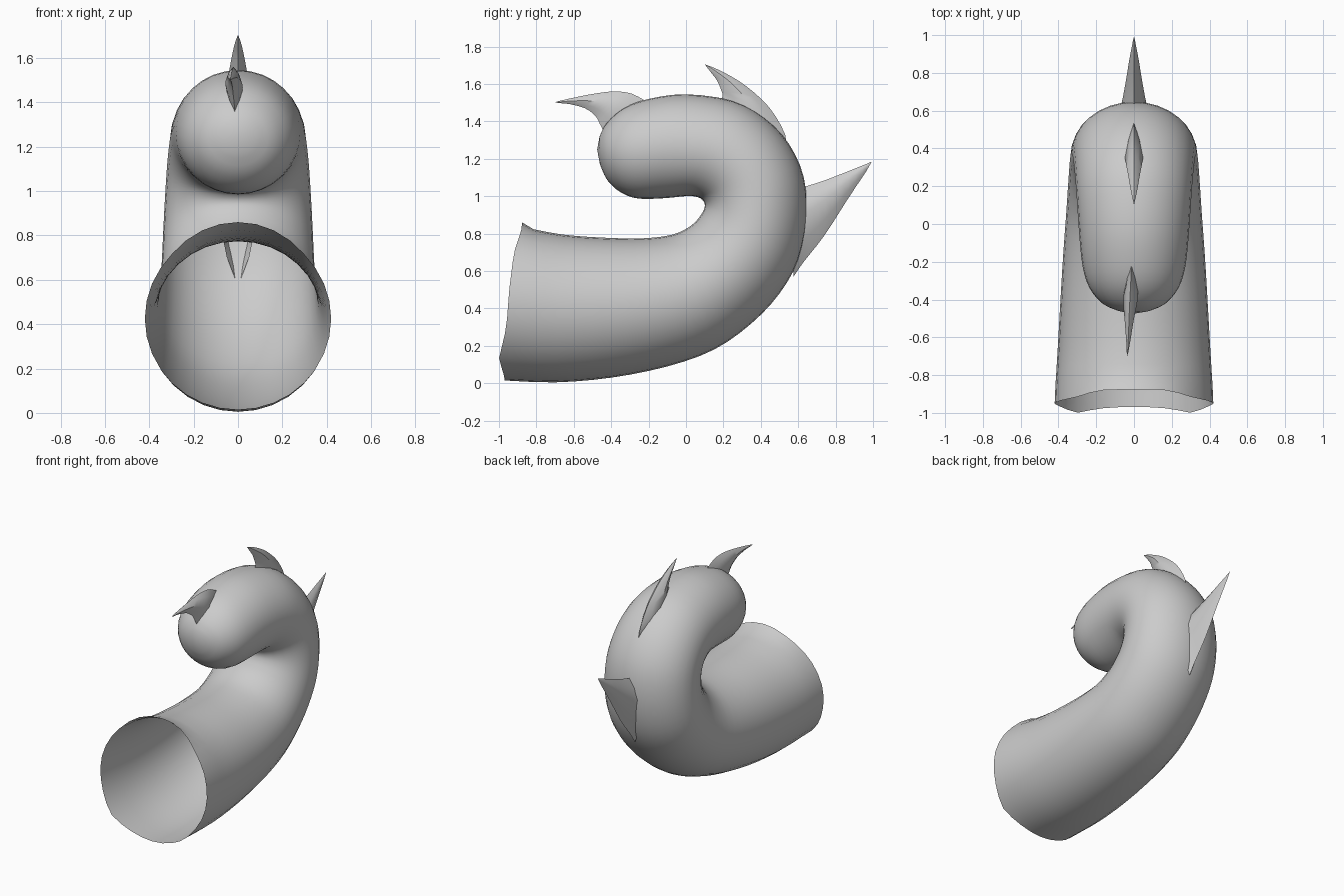
import bpy, bmesh, math
from mathutils import Vector

grey = bpy.data.materials.new("horn_grey")
grey.diffuse_color = (0.6, 0.6, 0.6, 1)


def smooth_path(keys, steps):
    """Catmull-Rom interpolation through tuples of any length."""
    out = []
    n = len(keys)
    for k in range(n - 1):
        p0, p1, p2, p3 = (keys[max(0, min(n - 1, k + d))] for d in (-1, 0, 1, 2))
        for s in range(steps):
            t = s / steps
            out.append([0.5 * (2 * b + (c - a) * t + (2 * a - 5 * b + 4 * c - d) * t * t
                               + (3 * b - a - 3 * c + d) * t ** 3)
                        for a, b, c, d in zip(p0, p1, p2, p3)])
    out.append(list(keys[-1]))
    return out


def loft(name, rings, tip, angle):
    """Skin a list of point rings, closing the far end on a tip point."""
    bm = bmesh.new()
    loops = [[bm.verts.new(p) for p in r] for r in rings]
    n = len(loops[0])
    for a, b in zip(loops, loops[1:]):
        for j in range(n):
            bm.faces.new((a[j], a[(j + 1) % n], b[(j + 1) % n], b[j]))
    end = bm.verts.new(tip)
    for j in range(n):
        bm.faces.new((loops[-1][j], loops[-1][(j + 1) % n], end))
    bmesh.ops.recalc_face_normals(bm, faces=bm.faces)
    mesh = bpy.data.meshes.new(name)
    bm.to_mesh(mesh)
    bm.free()
    mesh.materials.append(grey)
    ob = bpy.data.objects.new(name, mesh)
    bpy.context.collection.objects.link(ob)
    bpy.context.view_layer.objects.active = ob
    ob.select_set(True)
    bpy.ops.object.shade_smooth_by_angle(angle=math.radians(angle))
    ob.select_set(False)
    return ob


# Curled tube: outer y, z, inner y, z, half width
tube = [
    (-0.97, 0.015, -0.87, 0.835, 0.42),
    (-0.70, 0.005, -0.66, 0.795, 0.405),
    (-0.40, 0.03, -0.43, 0.778, 0.39),
    (-0.10, 0.09, -0.23, 0.775, 0.375),
    (0.15, 0.18, -0.07, 0.795, 0.36),
    (0.35, 0.32, 0.03, 0.845, 0.35),
    (0.50, 0.48, 0.08, 0.90, 0.343),
    (0.60, 0.66, 0.098, 0.935, 0.338),
    (0.645, 0.88, 0.10, 0.957, 0.332),
    (0.63, 1.10, 0.092, 0.975, 0.325),
    (0.55, 1.28, 0.075, 0.99, 0.318),
    (0.42, 1.42, 0.04, 1.0, 0.31),
    (0.25, 1.51, -0.01, 1.0, 0.302),
    (0.0, 1.545, -0.11, 0.99, 0.29),
    (-0.20, 1.52, -0.25, 0.987, 0.272),
    (-0.335, 1.47, -0.345, 1.018, 0.235),
    (-0.425, 1.39, -0.42, 1.085, 0.165),
    (-0.462, 1.32, -0.46, 1.17, 0.08),
]
SIDES = 32
rings = []
for oy, oz, iy, iz, w in smooth_path(tube, 3):
    ring = []
    for j in range(SIDES):
        a = 2 * math.pi * j / SIDES
        f = (1 + math.cos(a)) / 2
        ring.append(Vector((w * math.sin(a), oy + (iy - oy) * f, oz + (iz - oz) * f)))
    rings.append(ring)

# Uneven mouth rim: forward position follows height, with a small lip on top
rim = [(0.0, -0.97), (0.03, -0.97), (0.13, -1.0), (0.30, -0.96), (0.50, -0.945),
       (0.70, -0.92), (0.80, -0.88), (0.90, -0.87)]
for p in rings[0]:
    for (z0, y0), (z1, y1) in zip(rim, rim[1:]):
        if z0 <= p.z < z1:
            p.y = y0 + (y1 - y0) * (p.z - z0) / (z1 - z0)
            break
    if p.z > 0.7:
        p.z += 0.025 * (p.z - 0.7) / 0.135
loft("curled_horn_tube", rings, (0, -0.475, 1.25), 50)


def spike(name, keys, tip, tilt=(0.0, 0.0), ridge=0.5):
    """Lens-shaped thorn: upper y, z, lower y, z, half width per section."""
    out = []
    path = smooth_path(keys, 3)
    for k, (uy, uz, ly, lz, w) in enumerate(path):
        x = tilt[0] + (tilt[1] - tilt[0]) * k / len(path)
        side = [(0, 0), (0.6, ridge * 0.4), (1, ridge), (0.6, ridge + (1 - ridge) * 0.55), (0, 1)]
        outline = side + [(-s, f) for s, f in side[-2:0:-1]]
        out.append([(x + s * w, uy + (ly - uy) * f, uz + (lz - uz) * f) for s, f in outline])
    loft(name, out, (tilt[1], *tip), 40)


# Large thorn on the back of the bend
spike("back_thorn", [
    (0.58, 1.03, 0.575, 0.57, 0.085),
    (0.65, 1.055, 0.63, 0.65, 0.065),
    (0.75, 1.088, 0.74, 0.79, 0.045),
    (0.87, 1.135, 0.865, 0.985, 0.025),
    (0.97, 1.175, 0.965, 1.135, 0.006)], (0.993, 1.185), ridge=0.35)

# Curved thorn on the upper bend
spike("upper_thorn", [
    (0.17, 1.48, 0.53, 1.24, 0.035),
    (0.195, 1.535, 0.53, 1.33, 0.048),
    (0.185, 1.575, 0.445, 1.475, 0.042),
    (0.165, 1.62, 0.32, 1.59, 0.028),
    (0.135, 1.66, 0.21, 1.658, 0.016),
    (0.11, 1.692, 0.135, 1.693, 0.005)], (0.10, 1.705))

# Curved thorn on the rounded tip
spike("tip_thorn", [
    (-0.20, 1.50, -0.43, 1.33, 0.03),
    (-0.29, 1.548, -0.46, 1.385, 0.038),
    (-0.38, 1.56, -0.485, 1.43, 0.035),
    (-0.48, 1.55, -0.54, 1.47, 0.024),
    (-0.60, 1.527, -0.62, 1.492, 0.012),
    (-0.68, 1.509, -0.68, 1.498, 0.004)], (-0.70, 1.503), tilt=(-0.012, -0.036))
